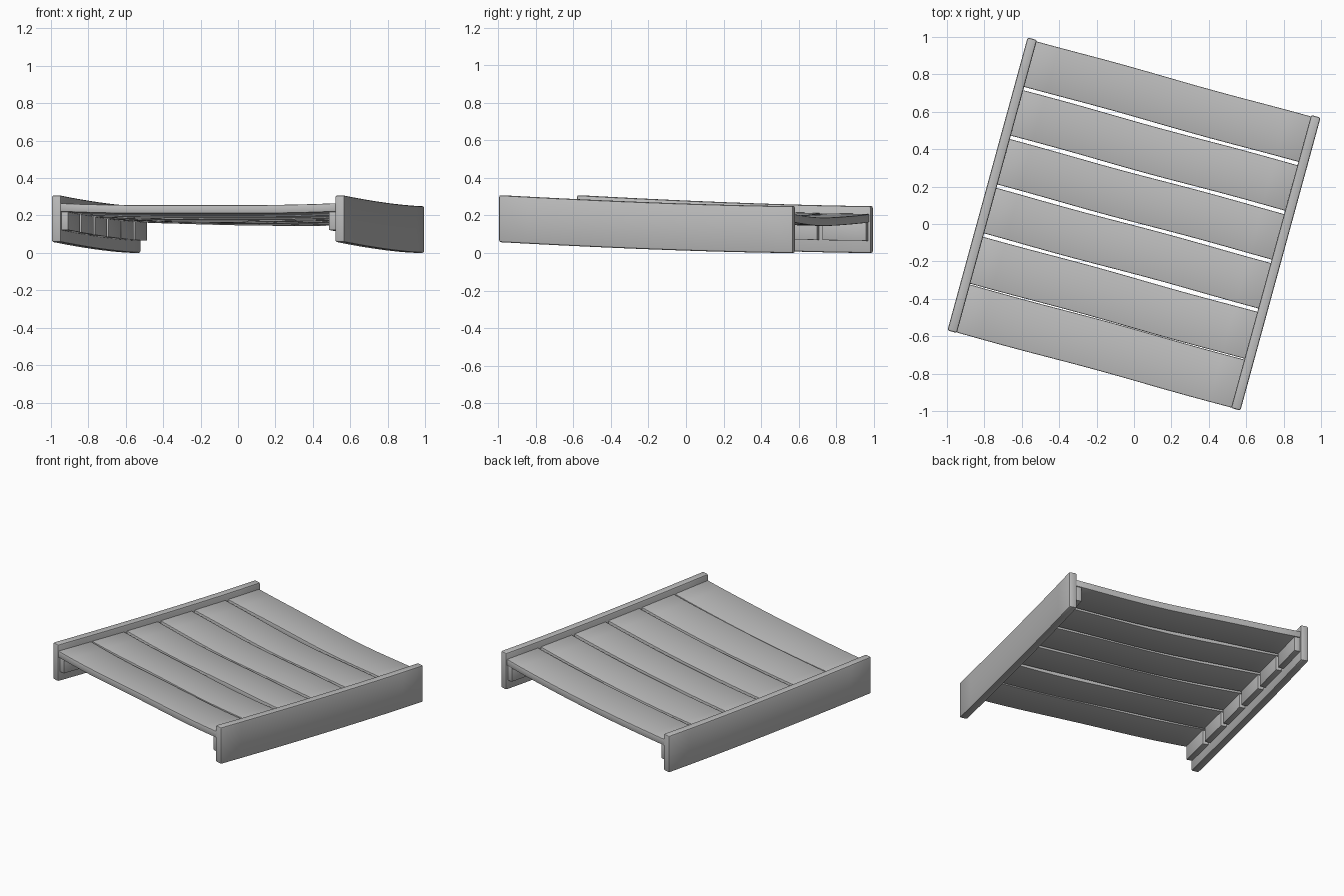
import bpy, bmesh, math, random
from mathutils import Matrix, Vector

random.seed(4)
if "Cube" in bpy.data.objects:
    bpy.data.objects.remove(bpy.data.objects["Cube"], do_unlink=True)

HALF = 0.812          # half the square plan
RAIL = 0.052          # rail thickness
PLANKS = 6
PITCH = 2 * HALF / PLANKS
TURN = Matrix.Rotation(math.radians(-15.3), 4, 'Z')

grey = bpy.data.materials.new("weathered_grey")
grey.use_nodes = True
color = (0.5, 0.5, 0.5, 1)
grey.diffuse_color = color
grey.node_tree.nodes["Principled BSDF"].inputs["Base Color"].default_value = color


def slope(v):
    """Gentle fall of the deck from its front to its back."""
    t = min(max((HALF - v) / (2 * HALF), 0), 1)
    return 0.058 * t ** 1.5


def part(name, low, high, cuts, bevel, shape=None):
    """Bevelled box between two corners, sliced along one axis and bent."""
    low, high = Vector(low), Vector(high)
    size, mid = high - low, (low + high) / 2
    bm = bmesh.new()
    bmesh.ops.create_cube(bm, size=1)
    for v in bm.verts:
        v.co = Vector(a * b for a, b in zip(v.co, size)) + mid
    bmesh.ops.bevel(bm, geom=bm.edges[:], offset=bevel, segments=2,
                    profile=0.5, affect='EDGES')
    axis = 0 if size.x > size.y else 1
    normal = Vector((1 - axis, axis, 0))
    for i in range(1, cuts):
        point = low + size * (i / cuts)
        bmesh.ops.bisect_plane(bm, geom=bm.verts[:] + bm.edges[:] + bm.faces[:],
                               plane_co=point, plane_no=normal)
    for v in bm.verts:
        if shape:
            shape(v.co)
        v.co.z += slope(v.co.y)
    bmesh.ops.transform(bm, matrix=TURN, verts=bm.verts)
    mesh = bpy.data.meshes.new(name)
    bm.to_mesh(mesh)
    bm.free()
    obj = bpy.data.objects.new(name, mesh)
    bpy.context.collection.objects.link(obj)
    mesh.materials.append(grey)
    obj.select_set(True)
    bpy.context.view_layer.objects.active = obj
    bpy.ops.object.shade_smooth_by_angle(angle=math.radians(35))
    obj.select_set(False)


# Side rails and the short support blocks on their inner faces
for side, sign in (("left", 1), ("right", -1)):
    def span(a, b):
        return sorted((sign * a, sign * b))

    x0, x1 = span(HALF - RAIL, HALF)
    part(side + "_rail", (x0, -HALF, 0), (x1, HALF, 0.25), 10, 0.01)
    x0, x1 = span(HALF - RAIL - 0.038, HALF - RAIL + 0.005)
    for i in range(PLANKS):
        start = -HALF + i * PITCH
        part(f"{side}_support_{i + 1}", (x0, start + 0.014, 0.065),
             (x1, start + PITCH - 0.014, 0.175), 2, 0.003)

# Sagging deck planks, each slightly twisted, tight at the front pair
for i in range(PLANKS):
    phase = random.uniform(0, math.tau)
    twist = random.uniform(-0.03, 0.03)
    start = -HALF + i * PITCH
    centre = start + PITCH / 2
    front_gap = 0.003 if i < 2 else 0.011
    back_gap = 0.002 if i == 0 else 0.008

    def warp(co):
        bow = 1 - (co.x / HALF) ** 2
        co.z -= 0.018 * bow
        co.z += bow * (0.003 * math.sin(4 * co.x + phase)
                       + twist * (co.y - centre))
        co.y += 0.003 * bow * math.sin(5 * co.x + phase)

    part(f"deck_plank_{i + 1}", (-HALF + RAIL - 0.005, start + front_gap, 0.165),
         (HALF - RAIL + 0.005, start + PITCH - back_gap, 0.21), 12, 0.006, warp)
